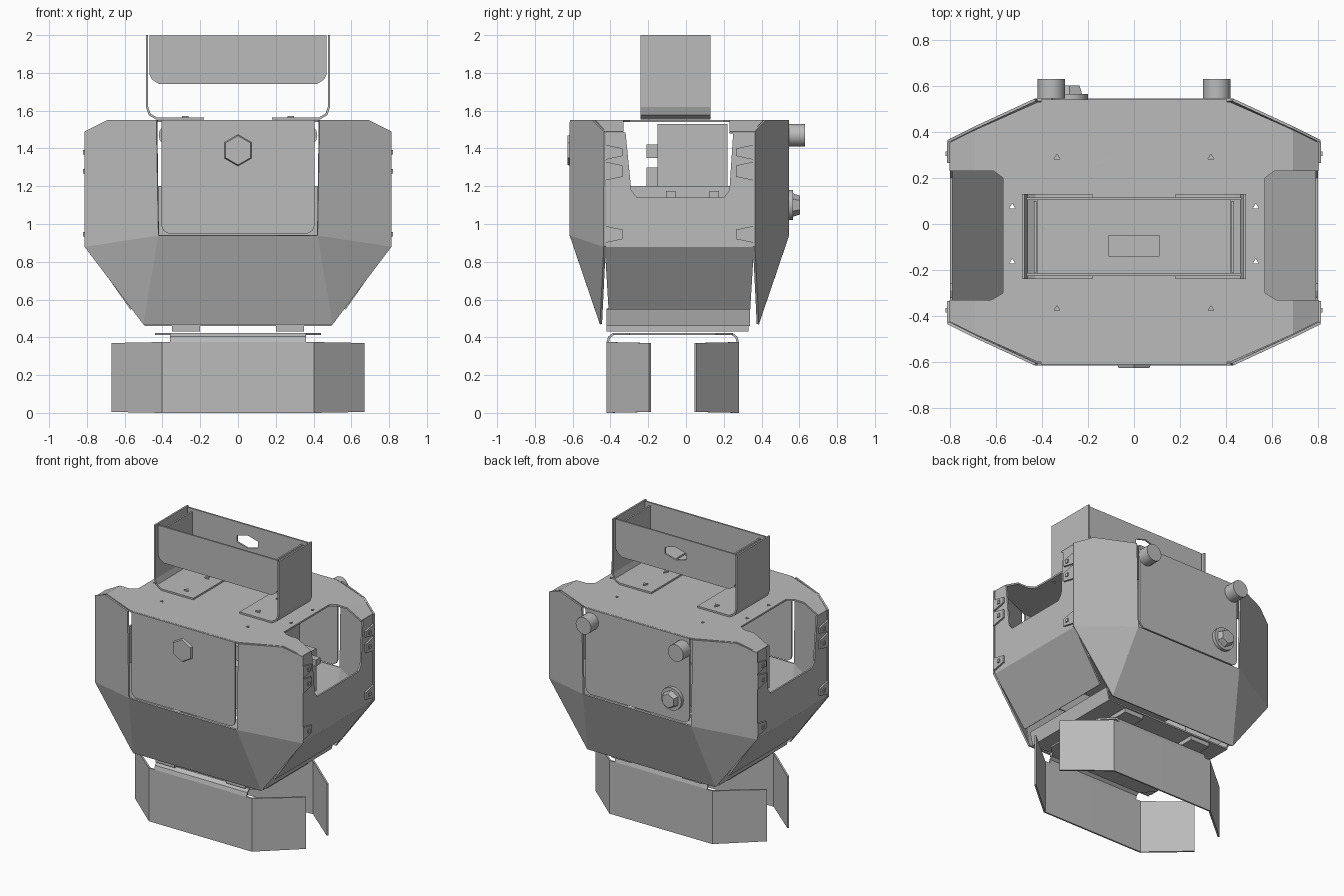
import bpy, bmesh, math
from mathutils import Vector, Matrix

cube = bpy.data.objects.get("Cube")
if cube:
    bpy.data.objects.remove(cube, do_unlink=True)

grey = bpy.data.materials.new("plain_grey")
grey.use_nodes = True
grey.diffuse_color = (0.5, 0.5, 0.5, 1)
grey.node_tree.nodes["Principled BSDF"].inputs["Base Color"].default_value = (0.5, 0.5, 0.5, 1)

BODY_Y = -0.035   # body, legs and head each mirror front to back about their own middle
LEG_Y = -0.07
HEAD_Y = -0.055


def finish(name, bm):
    bmesh.ops.recalc_face_normals(bm, faces=bm.faces)
    mesh = bpy.data.meshes.new(name)
    bm.to_mesh(mesh)
    bm.free()
    obj = bpy.data.objects.new(name, mesh)
    obj.data.materials.append(grey)
    bpy.context.collection.objects.link(obj)
    return obj


def bake(obj):
    bpy.context.view_layer.update()
    graph = bpy.context.evaluated_depsgraph_get()
    obj.data = bpy.data.meshes.new_from_object(obj.evaluated_get(graph))
    obj.modifiers.clear()


def sheet(name, polys, thick=0.012, mirror=True):
    """Folded sheet metal: polygons joined at shared corners, mirrored left to right."""
    bm = bmesh.new()
    for poly in polys:
        for side in ((1, -1) if mirror else (1,)):
            bm.faces.new([bm.verts.new((side * x, y, z)) for x, y, z in poly])
    bmesh.ops.remove_doubles(bm, verts=bm.verts, dist=0.0005)
    obj = finish(name, bm)
    mod = obj.modifiers.new("thickness", "SOLIDIFY")
    mod.thickness, mod.offset = thick, 0
    bake(obj)
    return obj


def box(name, x, y, z):
    bm = bmesh.new()
    bmesh.ops.create_cube(bm, size=1)
    for v in bm.verts:
        v.co = [lo + (c + 0.5) * (hi - lo) for c, (lo, hi) in zip(v.co, (x, y, z))]
    return finish(name, bm)


def prism(name, centre, radius, depth, sides, axis="Y", scale=(1, 1), bevel=0):
    bm = bmesh.new()
    bmesh.ops.create_cone(bm, cap_ends=True, segments=sides, radius1=radius,
                          radius2=radius - bevel, depth=depth)
    bmesh.ops.scale(bm, vec=(scale[0], scale[1], 1), verts=bm.verts)
    turn = {"Y": Matrix.Rotation(math.radians(90), 4, "X"),
            "-Y": Matrix.Rotation(math.radians(-90), 4, "X"),
            "Z": Matrix.Identity(4)}[axis]
    bmesh.ops.transform(bm, matrix=Matrix.Translation(centre) @ turn, verts=bm.verts)
    return finish(name, bm)


def cut(obj, cutters):
    for c in cutters:
        mod = obj.modifiers.new("hole", "BOOLEAN")
        mod.operation, mod.solver, mod.object = "DIFFERENCE", "EXACT", c
    bake(obj)
    for c in cutters:
        bpy.data.objects.remove(c, do_unlink=True)


def smooth(obj):
    bpy.ops.object.select_all(action="DESELECT")
    obj.select_set(True)
    bpy.context.view_layer.objects.active = obj
    bpy.ops.object.shade_smooth_by_angle(angle=math.radians(35))


# Outer shells, centre panels and corner tabs, front and back
for side, label in ((-1, "front"), (1, "back")):
    face, mid, ear, low = (BODY_Y + side * d for d in (0.575, 0.455, 0.395, 0.415))
    bend, corner, toe = (0.42, face, 0.94), (0.81, ear, 0.88), (0.5, low, 0.47)
    sheet(label + "_shell", [
        [(0.43, face, 1.55), (0.69, mid, 1.55), (0.81, ear, 1.49), corner, bend],
        [bend, corner, toe],
        [(0, face, 0.94), bend, toe, (0, low, 0.47)]])
    inner = face - side * 0.005
    sheet(label + "_centre_panel", [[
        (0, inner, 1.55), (0.405, inner, 1.55), (0.405, inner, 0.99),
        (0.395, inner, 0.965), (0.37, inner, 0.95), (0, inner, 0.95)]])
    tab_end = BODY_Y + side * 0.3
    sheet(label + "_corner_tabs", [
        [(0.807, ear, lo), (0.807, tab_end, lo + 0.02), (0.807, tab_end, hi - 0.02), (0.807, ear, hi)]
        for lo, hi in ((0.9, 0.99), (1.23, 1.33), (1.34, 1.42))])
    for x in (-1, 1):
        for z in (0.945, 1.28, 1.38):
            box("tab_rivet", sorted((x * 0.81, x * 0.82)),
                sorted((tab_end + side * 0.03, tab_end + side * 0.05)), (z - 0.012, z + 0.012))

# Top plate with drooping ear flaps
top = sheet("top_plate", [
    [(0, -0.6, 1.545), (0.42, -0.6, 1.545), (0.69, -0.48, 1.545), (0.69, -0.33, 1.545),
     (0.62, -0.33, 1.545), (0.57, -0.3, 1.545), (0.57, 0.2, 1.545), (0.61, 0.23, 1.545),
     (0.69, 0.23, 1.545), (0.69, 0.41, 1.545), (0.42, 0.53, 1.545), (0, 0.53, 1.545)],
    [(0.69, -0.48, 1.545), (0.8, -0.425, 1.485), (0.8, -0.33, 1.485), (0.69, -0.33, 1.545)],
    [(0.69, 0.41, 1.545), (0.8, 0.355, 1.485), (0.8, 0.23, 1.485), (0.69, 0.23, 1.545)]])
holes = [prism("slot_cutter", (0, 0.255, 1.545), 0.2, 0.1, 6, "Z", (0.34, 1))]
for v in holes[0].data.vertices:   # lay the slot along x
    dx, dy = v.co.x, v.co.y - 0.255
    v.co.x, v.co.y = dy, 0.255 + dx
for x, y in ((0.335, 0.29), (0.335, -0.37), (0.53, 0.075), (0.53, -0.165)):
    for s in (-1, 1):
        holes.append(prism("screw_cutter", (s * x, y, 1.545), 0.015, 0.1, 3, "Z"))
cut(top, holes)

# Side walls with the open window, and the sloping panels under them
X = 0.795
sheet("side_walls", [
    [(X, -0.43, 0.88), (X, 0.36, 0.88), (X, 0.36, 1.485), (X, 0.25, 1.485), (X, 0.23, 1.18),
     (X, 0.2, 1.14), (X, -0.26, 1.14), (X, -0.29, 1.18), (X, -0.32, 1.485), (X, -0.43, 1.485)],
    [(X, -0.43, 0.88), (X, 0.36, 0.88), (0.565, 0.34, 0.55), (0.565, -0.41, 0.55)]])

# Bottom tray and rails
sheet("bottom_tray", [
    [(0, -0.42, 0.465), (0.49, -0.42, 0.465), (0.49, 0.34, 0.465), (0, 0.34, 0.465)],
    [(0.49, -0.42, 0.465), (0.49, 0.34, 0.465), (0.51, 0.34, 0.55), (0.51, -0.42, 0.55)]])
for s in (-1, 1):
    box("bottom_rail", sorted((s * 0.2, s * 0.35)), (-0.42, 0.33), (0.43, 0.462))

# Inner housing seen through the side windows
box("inner_housing", (-0.33, 0.33), (-0.15, 0.22), (0.95, 1.53))
box("inner_base", (-0.45, 0.45), (-0.29, 0.23), (0.9, 1.2))
box("inner_connector", (-0.2, 0.2), (-0.21, -0.15), (1.35, 1.42))
box("inner_block", (-0.2, 0.2), (-0.21, -0.15), (1.2, 1.3))
for s in (-1, 1):
    for y in (-0.08, 0.15):
        box("inner_bolt", sorted((s * 0.44, s * 0.52)), (y - 0.025, y + 0.025), (1.13, 1.175))

# Front knob, back buttons and back bolt
prism("front_knob", (0, -0.617, 1.39), 0.085, 0.02, 6, "Y", bevel=0.008)
for s in (-1, 1):
    smooth(prism("back_button", (s * 0.36, 0.588, 1.47), 0.06, 0.085, 16, "-Y"))
smooth(prism("back_bolt_washer", (-0.28, 0.553, 1.1), 0.08, 0.025, 16, "-Y"))
prism("back_bolt_head", (-0.28, 0.58, 1.1), 0.065, 0.045, 6, "-Y", bevel=0.015)

# Head bracket: two upright sides bent inward into feet
path = [(0.482, 2.0), (0.482, 1.62), (0.468, 1.58), (0.43, 1.558), (0.18, 1.558)]
sheet("head_bracket", [
    [(ax, -0.24, az), (bx, -0.24, bz), (bx, 0.13, bz), (ax, 0.13, az)]
    for (ax, az), (bx, bz) in zip(path, path[1:])])
for s in (-1, 1):
    for y in (-0.17, 0.06):
        prism("foot_screw", (s * 0.28, y, 1.568), 0.02, 0.01, 3, "Z")

# Head tray: floor with chamfered front and back plates
for side, label in ((-1, "front"), (1, "back")):
    y = HEAD_Y + side * 0.165
    plate = sheet(label + "_head_plate", [[
        (0, y, 1.998), (0.468, y, 1.998), (0.468, y, 1.79), (0.455, y, 1.765),
        (0.42, y, 1.742), (0, y, 1.742)]])
    if side > 0:
        cut(plate, [prism("head_slot_cutter", (0, y, 1.88), 0.05, 0.1, 6, "Y", (1.9, 0.9))])
tray = sheet("head_floor", [[
    (0, -0.22, 1.748), (0.42, -0.22, 1.748), (0.42, 0.11, 1.748), (0, 0.11, 1.748)]])
cut(tray, [box("floor_cutter", (-0.11, 0.11), (-0.14, -0.05), (1.7, 1.8))])
sheet("head_inner_sides", [[
    (0.43, -0.21, 1.76), (0.43, 0.1, 1.76), (0.43, 0.1, 1.98), (0.43, -0.21, 1.98)]])

# Leg skirts: flat middle, angled ends, and a tab curling onto the deck
for side, label in ((-1, "front"), (1, "back")):
    mid, end = LEG_Y + side * 0.344, LEG_Y + side * 0.12
    curl = [(mid, 0.375), (mid - side * 0.007, 0.4), (mid - side * 0.03, 0.418)]
    polys = [[(0, mid, 0), (0.4, mid, 0), (0.4, mid, 0.375), (0.36, mid, 0.375), (0, mid, 0.375)],
             [(0.4, mid, 0), (0.665, end, 0.005), (0.665, end, 0.37), (0.4, mid, 0.375)]]
    for (ay, az), (by, bz) in zip(curl, curl[1:]):
        polys.append([(0, ay, az), (0.36, ay, az), (0.36, by, bz), (0, by, bz)])
    sheet(label + "_leg_skirt", polys)
deck = sheet("leg_deck", [[
    (0, -0.385, 0.418), (0.36, -0.385, 0.418), (0.44, -0.3, 0.418), (0.44, 0.16, 0.418),
    (0.36, 0.245, 0.418), (0, 0.245, 0.418)]])
cut(deck, [box("deck_cutter", (-0.2, 0.2), (-0.17, 0.03), (0.4, 0.428))])
